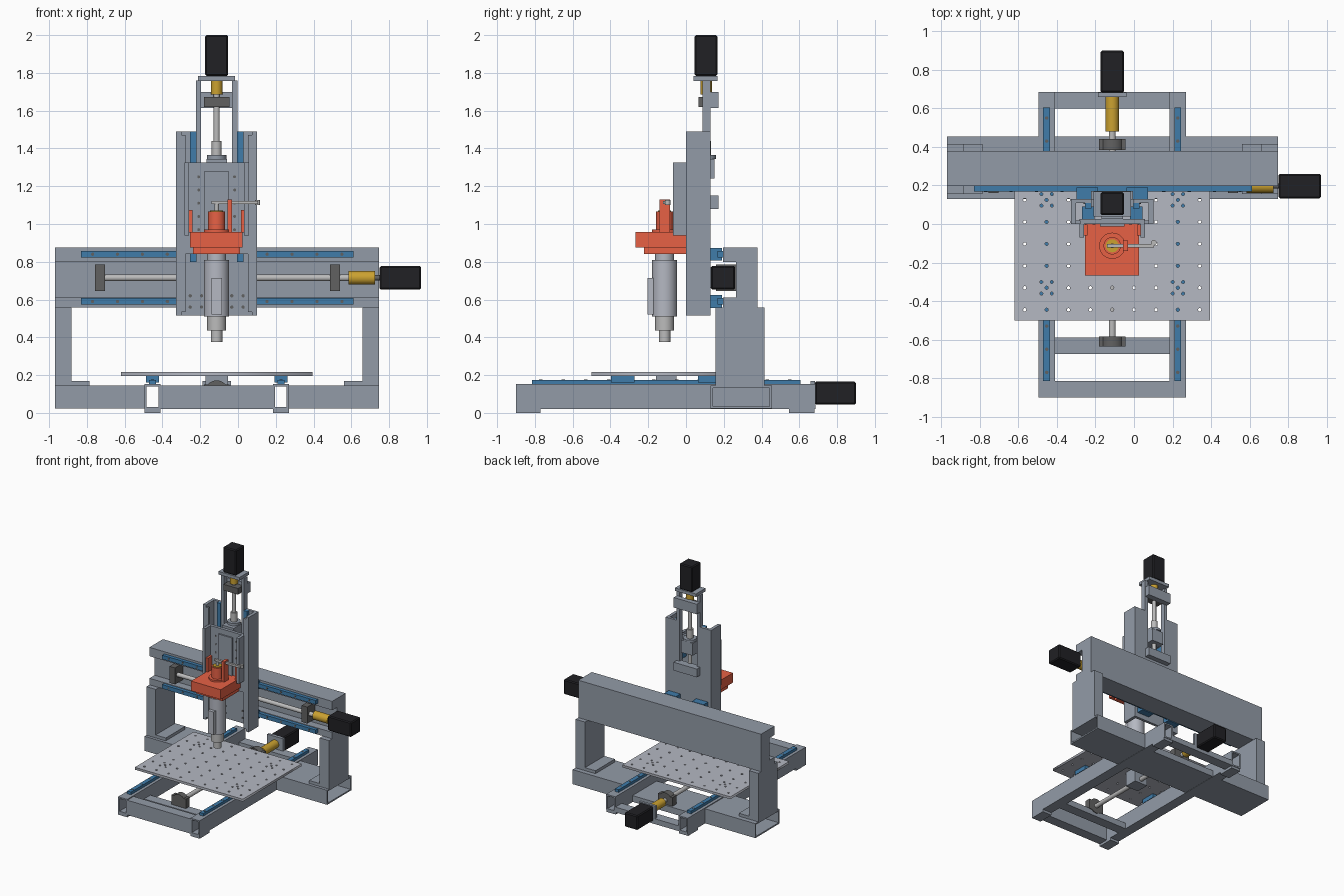
import bpy, bmesh, math
from mathutils import Matrix, Vector

if "Cube" in bpy.data.objects:
    bpy.data.objects.remove(bpy.data.objects["Cube"])

def mat(name, r, g, b):
    m = bpy.data.materials.new(name)
    m.diffuse_color = (r, g, b, 1)
    m.use_nodes = True
    m.node_tree.nodes["Principled BSDF"].inputs["Base Color"].default_value = m.diffuse_color
    return m

STEEL = mat("steel", .29, .33, .39)
BLUE = mat("rail_blue", .05, .20, .40)
BLACK = mat("motor_black", .015, .015, .018)
GOLD = mat("brass", .60, .36, .03)
ORANGE = mat("mount_orange", .80, .12, .06)
DARK = mat("dark_steel", .12, .12, .12)
PALE = mat("table_pale", .46, .48, .54)
SILVER = mat("silver", .50, .50, .50)

def finish(name, bm, m):
    me = bpy.data.meshes.new(name)
    bmesh.ops.recalc_face_normals(bm, faces=bm.faces)
    bm.to_mesh(me)
    bm.free()
    me.materials.append(m)
    o = bpy.data.objects.new(name, me)
    bpy.context.collection.objects.link(o)
    return o

def add_box(bm, x0, x1, y0, y1, z0, z1):
    M = Matrix.Translation(((x0+x1)/2, (y0+y1)/2, (z0+z1)/2)) @ Matrix.Diagonal((x1-x0, y1-y0, z1-z0, 1))
    bmesh.ops.create_cube(bm, size=1, matrix=M)

def boxes(name, m, *bs, bevel=0):
    bm = bmesh.new()
    for b in bs:
        add_box(bm, *b)
    if bevel:
        bmesh.ops.bevel(bm, geom=bm.edges[:], offset=bevel, segments=1, affect='EDGES')
    return finish(name, bm, m)

def cyl(name, m, axis, c, a, b, r, n=32):
    """cylinder along an axis from a to b; c = the two other coordinates"""
    bm = bmesh.new()
    R = {'x': Matrix.Rotation(math.pi/2, 4, 'Y'), 'y': Matrix.Rotation(math.pi/2, 4, 'X'), 'z': Matrix()}[axis]
    mid = (a+b)/2
    p = {'x': (mid, *c), 'y': (c[0], mid, c[1]), 'z': (*c, mid)}[axis]
    bmesh.ops.create_cone(bm, cap_ends=True, segments=n, radius1=r, radius2=r, depth=b-a,
                          matrix=Matrix.Translation(p) @ R)
    for f in bm.faces:
        f.smooth = len(f.verts) == 4
    for e in bm.edges:
        e.smooth = all(len(f.verts) == 4 for f in e.link_faces)
    return finish(name, bm, m)

def tube(name, axis, a, b, u0, u1, z0, z1, t=.012):
    """hollow rectangular tube along x or y"""
    bm = bmesh.new()
    rings = []
    for s in (a, b):
        for d in (0, t):
            q = [(u0+d, z0+d), (u1-d, z0+d), (u1-d, z1-d), (u0+d, z1-d)]
            rings.append([bm.verts.new((s, u, z) if axis == 'x' else (u, s, z)) for u, z in q])
    for i, j in ((0, 1), (0, 2), (1, 3), (2, 3)):
        for k in range(4):
            l = (k+1) % 4
            bm.faces.new((rings[i][k], rings[i][l], rings[j][l], rings[j][k]))
    return finish(name, bm, STEEL)

CX = -.113                     # centre line of the machine
RX = (-.453, .227)             # bed rail positions

# bed: long hollow tubes, feet, rails and table carriages
for s, x in zip(("left", "right"), RX):
    tube(s+"_bed_tube", 'y', -.9, .685, x-.043, x+.043, .02, .152)
    boxes(s+"_bed_feet", STEEL, (x-.043, x+.043, -.9, -.77, 0, .02), (x-.043, x+.043, .545, .68, 0, .02))
    boxes(s+"_bed_rail", BLUE, (x-.018, x+.018, -.815, .605, .152, .175))
    boxes(s+"_table_carriages", BLUE, *[(x-.034, x+.034, y-.062, y+.062, .162, .196) for y in (-.335, .125)])
    for i in range(12):
        y = -.77 + i*.12
        cyl(s+"_rail_bolt", DARK, 'z', (x, y), .174, .1765, .009, 10)
boxes("bed_front_cross_beam", STEEL, (-.41, .184, -.9, -.815, .02, .145))
boxes("bed_screw_cross_beam", STEEL, (-.41, .184, -.675, -.59, .02, .07))
boxes("bed_rear_cross_beam", STEEL, (-.41, .184, .60, .685, .02, .065))

# bed screw drive
cyl("bed_screw", SILVER, 'y', (CX, .11), -.62, .5, .018)
for y0, y1 in ((-.635, -.585), (.385, .44)):
    boxes("bed_screw_bearing", DARK, (CX-.068, CX+.068, y0, y1, .065, .15))
    cyl("bed_screw_bearing_cap", DARK, 'y', (CX, .11), y0, y1, .062)
cyl("bed_screw_coupling", GOLD, 'y', (CX, .107), .48, .665, .035)
boxes("bed_motor_plate", STEEL, (CX-.075, CX+.075, .66, .682, .03, .17))
boxes("bed_motor", BLACK, (CX-.061, CX+.061, .682, .9, .044, .166), bevel=.008)
boxes("table_nut_block", STEEL, (CX-.06, CX+.06, -.16, -.05, .075, .196))

# perforated table: flat filled curve with hole splines
cu = bpy.data.curves.new("table_outline", 'CURVE')
cu.dimensions, cu.fill_mode, cu.extrude = '2D', 'BOTH', .01
def spline(pts):
    s = cu.splines.new('POLY')
    s.points.add(len(pts)-1)
    for p, q in zip(s.points, pts):
        p.co = (*q, 0, 1)
    s.use_cyclic_u = True
def hole(x, y, r):
    spline([(x+r*math.cos(k*math.pi/5), y+r*math.sin(k*math.pi/5)) for k in range(10)])
spline([(-.62, -.5), (.395, -.5), (.395, .29), (-.62, .29)])
for i in range(9):
    for j in range(7):
        x, y = CX+(i-4)*.1135, -.445+j*.114
        if i in (1, 7) and j in (1, 5):
            for dx in (-.027, .027):
                for dy in (-.03, .03):
                    hole(x+dx, y+dy, .008)
        hole(x, y, .0085)
tmp = bpy.data.objects.new("table_tmp", cu)
bpy.context.collection.objects.link(tmp)
me = bpy.data.meshes.new_from_object(tmp.evaluated_get(bpy.context.evaluated_depsgraph_get()))
bpy.data.objects.remove(tmp)
me.materials.clear()
me.materials.append(PALE)
table = bpy.data.objects.new("table", me)
table.location.z = .206
bpy.context.collection.objects.link(table)

# gantry base, columns and C-shaped top beam
tube("gantry_base_left", 'x', -.97, -.496, .13, .455, .022, .145)
tube("gantry_base_right", 'x', .27, .747, .13, .455, .022, .145)
boxes("gantry_base_middle", STEEL, (-.41, .184, .13, .455, .022, .075))
for s, xo, xi, xb in (("left", -.97, -.882, -.787), ("right", .747, .658, .56)):
    lo, hi = sorted((xo, xi))
    blo, bhi = sorted((xo, xb))
    boxes(s+"_column", STEEL, (lo, hi, .155, .415, .165, .557))
    boxes(s+"_column_foot", STEEL, (blo, bhi, .155, .415, .145, .17))
boxes("gantry_beam", STEEL, (-.97, .747, .265, .378, .557, .875),
      (-.97, .747, .197, .265, .80, .875), (-.97, .747, .197, .265, .557, .612))
for n, z in (("upper", .84), ("lower", .59)):
    boxes(n+"_gantry_rail", BLUE, (-.83, .612, .168, .197, z-.017, z+.017))
    for i in range(11):
        cyl(n+"_gantry_rail_bolt", DARK, 'y', (-.77+i*.132, z), .1665, .169, .009, 10)
    boxes(n+"_gantry_carriages", BLUE, *[(x-.055, x+.055, .13, .19, z-.034, z+.034) for x in (-.243, .017)])

# gantry screw drive
cyl("gantry_screw", SILVER, 'x', (.197, .715), -.75, .6, .018)
for x in (-.73, .513):
    boxes("gantry_screw_bearing", DARK, (x-.026, x+.026, .16, .265, .645, .785))
cyl("gantry_coupling", GOLD, 'x', (.197, .715), .585, .725, .036)
cyl("gantry_motor_shaft", DARK, 'x', (.197, .715), .72, .76, .014)
boxes("gantry_motor", BLACK, (.75, .97, .132, .26, .652, .778), bevel=.008)
boxes("gantry_nut_block", STEEL, (CX-.06, CX+.06, .13, .24, .66, .77))

# vertical slide: back plate, two L-shaped sides, rails
boxes("slide_back_plate", STEEL, (-.30, .08, .108, .13, .515, 1.15))
for s, d in (("left", -1), ("right", 1)):
    def mir(a, b, *r):
        return (*sorted((CX+d*a, CX+d*b)), *r)
    boxes(s+"_slide_side", STEEL, mir(.187, .214, 0, .13, .515, 1.49), mir(.107, .19, .108, .13, .515, 1.49),
          mir(.165, .187, 0, .018, .535, 1.47))
    boxes(s+"_slide_rail", BLUE, mir(.108, .142, .08, .108, .80, 1.49))
    boxes(s+"_slide_carriages", BLUE, *[mir(.092, .158, .025, .092, z, z+.12) for z in (.87, 1.15)])
    boxes(s+"_motor_arm", STEEL, mir(.082, .11, .088, .13, 1.08, 1.76))
    boxes(s+"_tool_plate_flange", STEEL, mir(.146, .17, -.07, .002, .94, 1.325))
    for k in range(5):
        cyl(s+"_tool_plate_bolt", DARK, 'y', (CX+d*.095, .97+k*.07), -.003, .002, .008, 10)
    for z in (.56, .62):
        for a in (.08, .14):
            cyl(s+"_back_plate_bolt", DARK, 'y', (CX+d*a, z), .104, .109, .009, 10)
    boxes(s+"_mount_post", ORANGE, mir(.128, .146, -.06, -.002, .955, 1.075))
for n, z0, z1 in (("upper", 1.615, 1.70), ("lower", 1.08, 1.15)):
    boxes(n+"_arm_bridge", STEEL, (-.222, -.004, .13, .172, z0, z1))
boxes("tool_plate", STEEL, (-.283, .057, 0, .025, .84, 1.325))
boxes("tool_plate_pad", STEEL, (-.177, -.049, -.012, .002, .955, 1.28))

# vertical screw drive
VC = (CX, .107)
cyl("slide_screw", SILVER, 'z', VC, 1.1, 1.7, .016)
cyl("slide_nut", SILVER, 'z', VC, 1.3, 1.44, .026)
cyl("slide_nut_flange", STEEL, 'z', VC, 1.345, 1.365, .052)
boxes("slide_nut_block", STEEL, (CX-.055, CX+.055, .025, .15, 1.24, 1.345))
boxes("slide_bearing", DARK, (CX-.068, CX+.068, .065, .13, 1.62, 1.672))
cyl("slide_coupling", GOLD, 'z', VC, 1.685, 1.758, .03)
boxes("slide_motor_plate", STEEL, (CX-.098, CX+.098, .04, .168, 1.757, 1.783))
boxes("slide_motor", BLACK, (CX-.061, CX+.061, .046, .166, 1.783, 2.0), bevel=.008)

# spindle mount and spindle
SC = (CX, -.113)
boxes("spindle_mount", ORANGE, (-.253, .025, -.268, 0, .875, .958))
boxes("spindle_mount_base", ORANGE, (-.238, .01, -.222, 0, .84, .875))
cyl("spindle_top_flange", ORANGE, 'z', SC, .958, .972, .068)
cyl("spindle_top_cap", ORANGE, 'z', SC, .97, 1.065, .045)
cyl("spindle_top_ring", GOLD, 'z', SC, 1.06, 1.072, .034)
cyl("drawbar", SILVER, 'z', SC, 1.07, 1.105, .012)
boxes("lever_post", ORANGE, (-.056, -.032, -.14, -.085, .958, 1.13))
boxes("lever", SILVER, (-.14, .105, -.122, -.104, 1.105, 1.122))
cyl("lever_knob", SILVER, 'z', (.103, -.097), 1.1, 1.127, .014)
for n, z0, z1, r in (("neck", .79, .845, .05), ("body", .51, .81, .066), ("collar", .435, .51, .05), ("nose", .375, .436, .03)):
    cyl("spindle_"+n, SILVER if n in ("collar", "nose") else PALE, 'z', SC, z0, z1, r, 48)
boxes("spindle_front_strip", PALE, (CX-.027, CX+.027, -.205, -.16, .52, .715))
